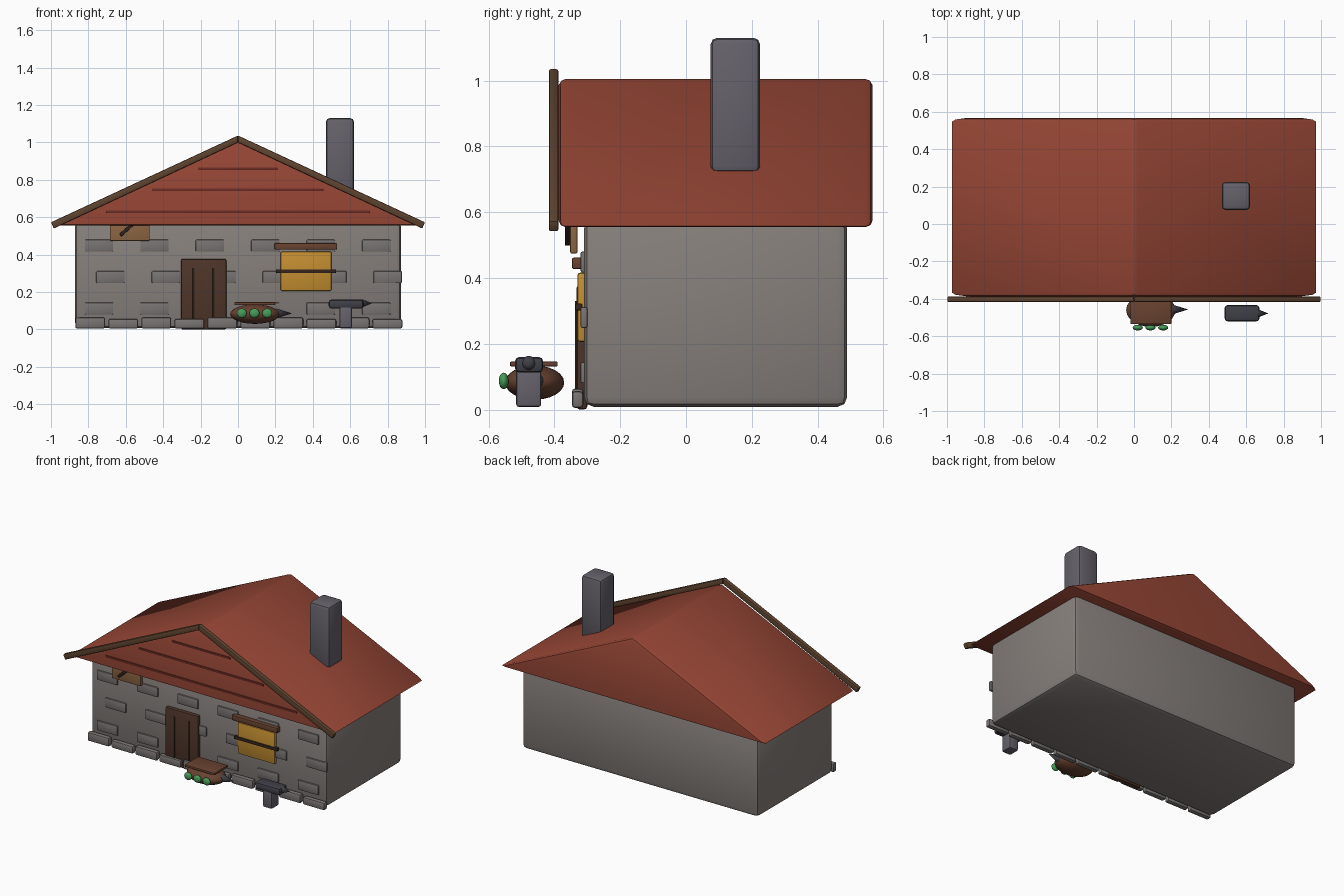
import bpy, bmesh, math
from mathutils import Vector

if "Cube" in bpy.data.objects:
    bpy.data.objects.remove(bpy.data.objects["Cube"])


def mat(name, r, g, b):
    m = bpy.data.materials.new(name)
    m.diffuse_color = (r, g, b, 1)
    m.use_nodes = True
    m.node_tree.nodes["Principled BSDF"].inputs["Base Color"].default_value = m.diffuse_color
    return m


STONE = mat("wall_stone", 0.24, 0.215, 0.20)
BRICK = mat("brick_stone", 0.19, 0.175, 0.17)
ROOF = mat("roof_red", 0.30, 0.06, 0.035)
SEAM = mat("seam_red", 0.15, 0.025, 0.018)
WOOD = mat("trim_wood", 0.12, 0.06, 0.03)
DOOR = mat("door_wood", 0.075, 0.035, 0.022)
DARK = mat("dark_wood", 0.035, 0.018, 0.012)
PLANK = mat("plank_wood", 0.14, 0.055, 0.03)
TAN = mat("sign_wood", 0.28, 0.14, 0.06)
GLOW = mat("window_glow", 0.55, 0.27, 0.03)
SLATE = mat("chimney_stone", 0.13, 0.12, 0.145)
IRON = mat("iron", 0.05, 0.05, 0.065)
GREEN = mat("green", 0.06, 0.33, 0.10)


def finish(ob, name, material, bevel=0, segments=2):
    ob.name = name
    ob.data.materials.append(material)
    if bevel:
        m = ob.modifiers.new("bevel", 'BEVEL')
        m.width, m.segments, m.limit_method = bevel, segments, 'ANGLE'
    bpy.ops.object.select_all(action='DESELECT')
    ob.select_set(True)
    bpy.context.view_layer.objects.active = ob
    if bevel:
        bpy.ops.object.modifier_apply(modifier="bevel")
    bpy.ops.object.shade_smooth_by_angle(angle=math.radians(35))
    return ob


def box(name, x, y, z, material, bevel=0.005, tilt=0):
    """Bevelled box from (min, max) pairs, tilted about y."""
    c = [(a + b) / 2 for a, b in (x, y, z)]
    bpy.ops.mesh.primitive_cube_add(size=1, location=c)
    ob = bpy.context.object
    ob.scale = [b - a for a, b in (x, y, z)]
    bpy.ops.object.transform_apply(location=False, rotation=False, scale=True)
    ob.rotation_euler.y = tilt
    return finish(ob, name, material, bevel)


def prism(name, profile, y0, y1, material, bevel):
    """Extrude an (x, z) outline along y."""
    bm = bmesh.new()
    f = bm.faces.new([bm.verts.new((x, y0, z)) for x, z in profile])
    ext = bmesh.ops.extrude_face_region(bm, geom=[f])
    verts = [v for v in ext["geom"] if isinstance(v, bmesh.types.BMVert)]
    bmesh.ops.translate(bm, verts=verts, vec=Vector((0, y1 - y0, 0)))
    bmesh.ops.recalc_face_normals(bm, faces=bm.faces)
    me = bpy.data.meshes.new(name)
    bm.to_mesh(me)
    bm.free()
    ob = bpy.data.objects.new(name, me)
    bpy.context.collection.objects.link(ob)
    return finish(ob, name, material, bevel)


def ball(name, loc, radii, material):
    bpy.ops.mesh.primitive_uv_sphere_add(segments=24, ring_count=12, radius=1, location=loc)
    ob = bpy.context.object
    ob.scale = radii
    return finish(ob, name, material)


def spike(name, x0, x1, y, z, radius, material):
    bpy.ops.mesh.primitive_cone_add(vertices=16, radius1=radius, radius2=0, depth=x1 - x0,
                                    location=((x0 + x1) / 2, y, z), rotation=(0, math.pi / 2, 0))
    return finish(bpy.context.object, name, material)


# House body, roof and chimney
box("walls", (-0.872, 0.872), (-0.31, 0.49), (0.008, 0.58), STONE, 0.03)
prism("roof", [(-0.985, 0.555), (0.985, 0.555), (0, 1.008)], -0.387, 0.567, ROOF, 0.02)
box("chimney", (0.47, 0.62), (0.075, 0.225), (0.72, 1.13), SLATE, 0.02)

# Barge boards along the front gable
for s, side in ((-1, "left"), (1, "right")):
    prism("barge_board_" + side, [(0, 1.0), (0, 1.037), (s * 1.0, 0.573), (s * 0.985, 0.54)],
          -0.417, -0.388, WOOD, 0.006)

# Seams across the gable
for z, w in ((0.86, 0.215), (0.747, 0.46), (0.63, 0.705)):
    box("gable_seam", (-w, w), (-0.392, -0.38), (z - 0.007, z + 0.007), SEAM, 0.002)

# Raised bricks in three staggered rows, and the footing stones
for z, start in ((0.112, -0.743), (0.28, -0.682), (0.448, -0.743)):
    for i in range(6):
        x = start + i * 0.2965
        box("brick", (x - 0.076, x + 0.076), (-0.32, -0.3), (z - 0.032, z + 0.032), BRICK)
for i in range(10):
    x = -0.79 + i * 0.1765
    h = 0.064 if i % 2 == 0 else 0.056
    box("footing_stone", (x - 0.08, x + 0.08), (-0.347, -0.312), (0.005, h), BRICK, 0.01)

# Door with two grooves
box("door", (-0.305, -0.062), (-0.333, -0.3), (0.0, 0.378), DOOR, 0.01)
for x in (-0.237, -0.13):
    box("door_groove", (x - 0.005, x + 0.005), (-0.337, -0.33), (0.04, 0.33), DARK, 0.001)

# Window with lintel and bar
box("window", (0.227, 0.5), (-0.33, -0.3), (0.206, 0.416), GLOW, 0.008)
box("window_lintel", (0.195, 0.53), (-0.347, -0.31), (0.427, 0.462), PLANK, 0.006)
box("window_bar", (0.203, 0.525), (-0.337, -0.315), (0.301, 0.322), DARK, 0.004)

# Sign tucked under the eaves with a slanted emblem bar
box("sign_board", (-0.685, -0.472), (-0.352, -0.33), (0.474, 0.62), TAN, 0.005)
box("sign_bar", (-0.65, -0.49), (-0.368, -0.35), (0.548, 0.566), DARK, 0.003, tilt=-math.radians(42))

# Barrel-like cart with plank, spout and green fruit
ball("cart_body", (0.09, -0.46, 0.082), (0.132, 0.09, 0.052), PLANK)
box("cart_plank", (-0.02, 0.2), (-0.535, -0.39), (0.131, 0.146), PLANK, 0.004)
spike("cart_spout", 0.205, 0.29, -0.457, 0.086, 0.026, IRON)
for x in (0.02, 0.088, 0.156):
    ball("green_fruit", (x, -0.554, 0.087), (0.027, 0.015, 0.025), GREEN)

# Anvil
box("anvil_stand", (0.543, 0.61), (-0.516, -0.44), (0.008, 0.125), SLATE, 0.008)
box("anvil_top", (0.485, 0.67), (-0.52, -0.434), (0.112, 0.16), IRON, 0.014)
spike("anvil_horn", 0.66, 0.718, -0.478, 0.14, 0.023, IRON)
